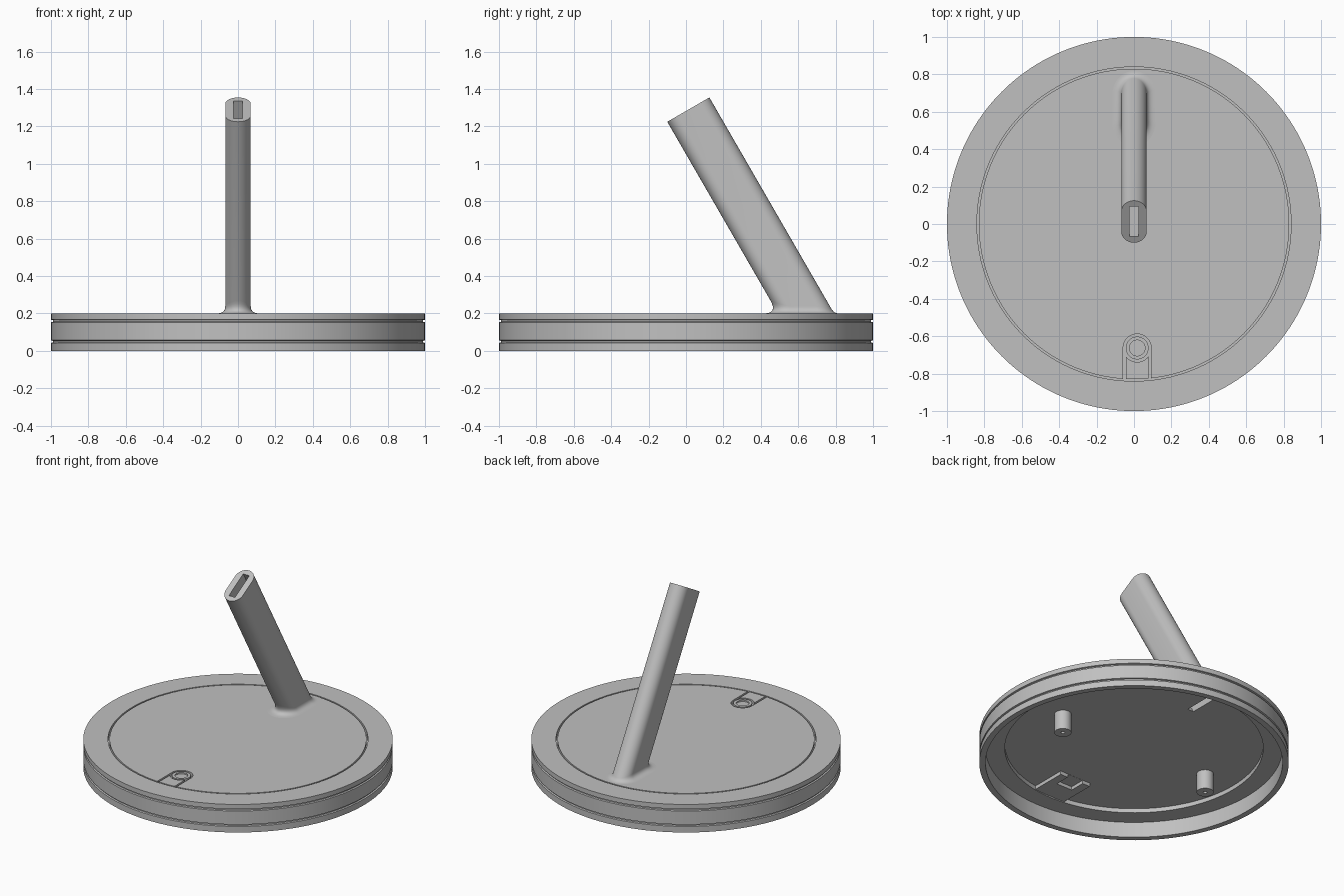
import bpy, bmesh, math
from mathutils import Vector, Matrix

cube = bpy.data.objects.get("Cube")
if cube:
    bpy.data.objects.remove(cube, do_unlink=True)

GREY = (0.53, 0.53, 0.53, 1)
mat = bpy.data.materials.new("plain grey")
mat.use_nodes = True
mat.diffuse_color = GREY
mat.node_tree.nodes["Principled BSDF"].inputs["Base Color"].default_value = GREY

TOP, UNDER = 0.2, 0.14          # deck top and underside heights


def finish(bm, name):
    bmesh.ops.recalc_face_normals(bm, faces=bm.faces[:])
    me = bpy.data.meshes.new(name)
    bm.to_mesh(me)
    bm.free()
    ob = bpy.data.objects.new(name, me)
    bpy.context.collection.objects.link(ob)
    me.materials.append(mat)
    return ob


def lathe(name, profile, at=(0, 0), steps=48, closed=False):
    bm = bmesh.new()
    vs = [bm.verts.new((r, 0, z)) for r, z in profile]
    pairs = list(zip(vs, vs[1:])) + ([(vs[-1], vs[0])] if closed else [])
    es = [bm.edges.new(p) for p in pairs]
    bmesh.ops.spin(bm, geom=vs + es, cent=(0, 0, 0), axis=(0, 0, 1),
                   angle=math.tau, steps=steps)
    bmesh.ops.remove_doubles(bm, verts=bm.verts[:], dist=1e-5)
    bmesh.ops.translate(bm, verts=bm.verts[:], vec=(at[0], at[1], 0))
    return finish(bm, name)


def box(name, lo, hi):
    lo, hi = Vector(lo), Vector(hi)
    bm = bmesh.new()
    bmesh.ops.create_cube(bm, size=1, matrix=Matrix.Translation((lo + hi) / 2)
                          @ Matrix.Diagonal((*(hi - lo), 1)))
    return finish(bm, name)


def cut(target, cutter):
    cutter.hide_render = True
    mod = target.modifiers.new("cut", "BOOLEAN")
    mod.operation, mod.solver, mod.object = "DIFFERENCE", "EXACT", cutter
    bpy.context.view_layer.objects.active = target
    bpy.ops.object.modifier_apply(modifier=mod.name)


def smooth(ob):
    bpy.ops.object.select_all(action="DESELECT")
    ob.select_set(True)
    bpy.context.view_layer.objects.active = ob
    bpy.ops.object.shade_smooth_by_angle(angle=math.radians(30))


# Round base: grooved deck, grooved rim, hollow underside
rim = [(1, TOP)]
for z in (0.16, 0.05):
    rim += [(1, z + .007), (.99, z + .004), (.99, z - .004), (1, z - .007)]
base = lathe("base", [(0, TOP), (.83, TOP), (.83, .17), (.84, .17), (.84, TOP)]
             + rim + [(1, 0), (.96, 0), (.96, .11), (.835, .11),
                      (.835, UNDER), (0, UNDER)], steps=160)

# Leaning arm: stadium section with a fillet flowing into the deck
HALF_W, HALF_L, FILLET, N = 0.068, 0.13, 0.046, 16
axis = Vector((0, -.5, math.sqrt(.75)))
across = Vector((0, math.sqrt(.75), .5))
tip = Vector((0, .0125, 1.29))
section = []
for side in (1, -1):
    for i in range(N + 1):
        a = math.pi * i / N + (0 if side > 0 else math.pi)
        section.append((math.cos(a), math.sin(a), side * (HALF_L - HALF_W)))

columns = []
for c, s, shift in section:
    end = tip + Vector((HALF_W * c, 0, 0)) + across * (HALF_W * s + shift)
    corner = end + axis * ((TOP - end.z) / axis.z)
    out = Vector((c, s * across.y, 0)).normalized()
    reach = FILLET / math.tan(axis.angle(out) / 2)
    up, foot = corner + axis * reach, corner + out * reach
    col = [end]
    for k in range(9):
        t = k / 8
        col.append(up * (1 - t) ** 2 + corner * 2 * t * (1 - t) + foot * t * t)
    col.append(foot - Vector((0, 0, .01)))
    columns.append(col)

bm = bmesh.new()
grid = [[bm.verts.new(p) for p in col] for col in columns]
for a, b in zip(grid, grid[1:] + grid[:1]):
    for k in range(len(a) - 1):
        bm.faces.new((a[k], b[k], b[k + 1], a[k + 1]))
for end in (0, -1):
    bm.faces.new([col[end] for col in grid])
arm = finish(bm, "arm")

# Cable slot through the arm and the deck
frame = Matrix((Vector((1, 0, 0)), across, axis)).transposed().to_4x4()
slot = box("slot_cutter", (-.024, -.093, -1.5), (.024, .093, .1))
slot.data.transform(Matrix.Translation(tip) @ frame)
cutters = [slot]
cut(arm, slot)
cut(base, slot)

# Push button outlined by a ring groove and two side grooves
BX, BY = 0.017, -0.663
ring = lathe("ring_cutter", [(.061, .175), (.075, .175), (.075, .25), (.061, .25)],
             at=(BX, BY), closed=True)
dimple = lathe("dimple_cutter", [(0, .19), (.042, .19), (.042, .25), (0, .25)],
               at=(BX, BY))
cutters += [ring, dimple]
for s in (-1, 1):
    x0, x1 = sorted((BX + s * .061, BX + s * .075))
    cutters.append(box("side_cutter", (x0, -.828, .175), (x1, BY, .25)))
for c in cutters[1:]:
    cut(base, c)

# Button bracket under the deck, open in the middle of its inner edge
bracket = box("button_bracket", (-.105, -.83, .115), (.14, -.57, UNDER + .005))
notch = box("notch_cutter", (-.045, -.68, .1), (.08, -.5, .139))
cutters.append(notch)
cut(bracket, notch)

# Screw posts under the deck
posts = [lathe(side + "_screw_post",
               [(0, .04), (.013, .04), (.013, .003), (.055, .003),
                (.055, UNDER + .005), (0, UNDER + .005)], at=(x, 0))
         for side, x in (("left", .6), ("right", -.6))]

for c in cutters:
    bpy.data.objects.remove(c, do_unlink=True)
for ob in [base, arm, bracket] + posts:
    smooth(ob)
